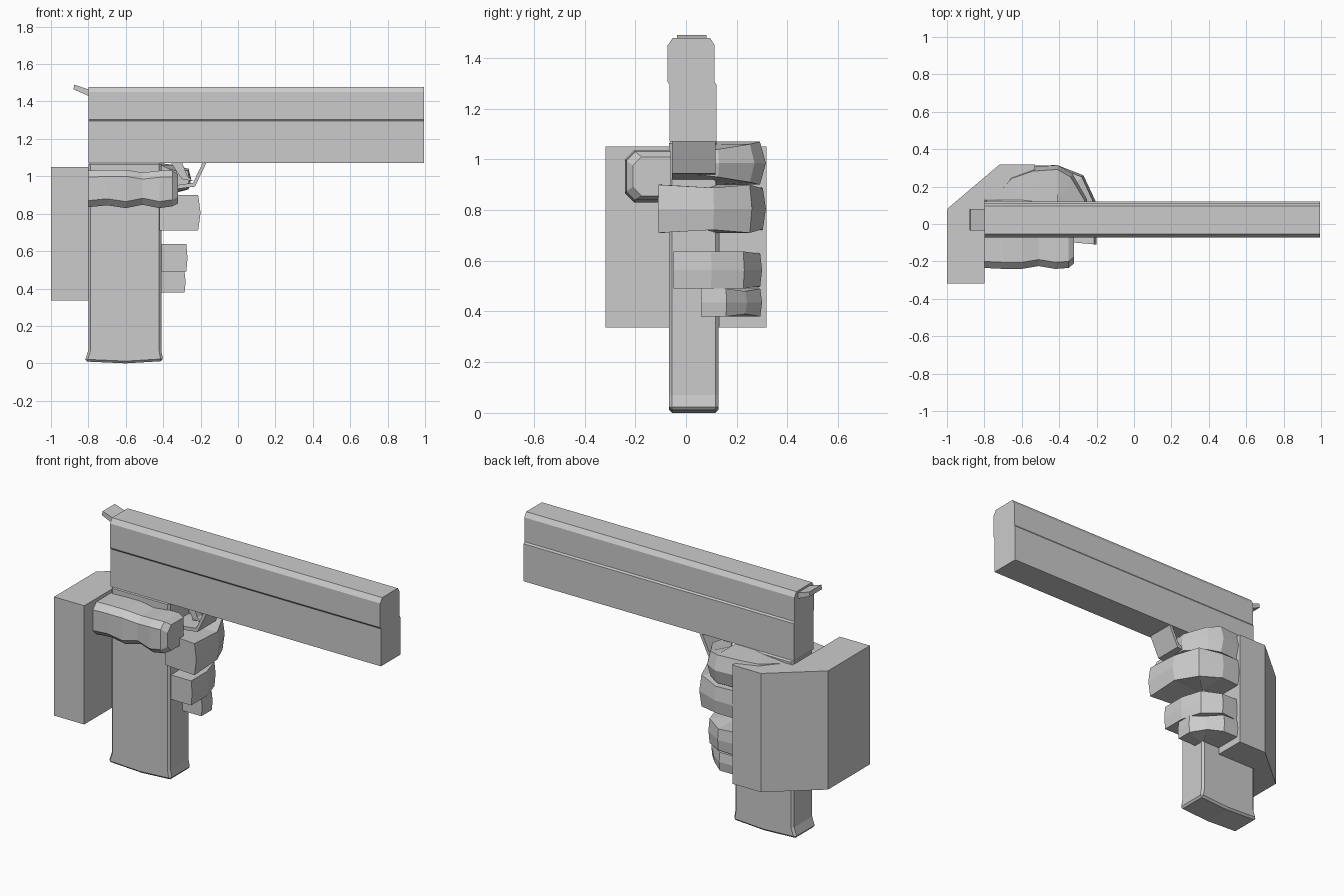
import bpy, bmesh
from mathutils import Vector


def finish(name, bm, bevel=0.0):
    bmesh.ops.recalc_face_normals(bm, faces=bm.faces)
    me = bpy.data.meshes.new(name)
    bm.to_mesh(me)
    bm.free()
    ob = bpy.data.objects.new(name, me)
    bpy.context.collection.objects.link(ob)
    if bevel:
        m = ob.modifiers.new("bevel", 'BEVEL')
        m.width, m.segments, m.limit_method = bevel, 1, 'ANGLE'
    return ob


def loft(name, rings, bevel=0.0):
    """Skin a list of equally sized point rings and cap both ends."""
    bm = bmesh.new()
    vs = [[bm.verts.new(p) for p in r] for r in rings]
    n = len(vs[0])
    for a, b in zip(vs, vs[1:]):
        for i in range(n):
            j = (i + 1) % n
            bm.faces.new((a[i], a[j], b[j], b[i]))
    bm.faces.new(vs[0])
    bm.faces.new(vs[-1])
    return finish(name, bm, bevel)


def prism(name, pts, axis, lo, hi, bevel=0.0):
    """Extrude a 2D profile along x, y or z."""
    place = {'x': lambda p, t: (t, p[0], p[1]),
             'y': lambda p, t: (p[0], t, p[1]),
             'z': lambda p, t: (p[0], p[1], t)}[axis]
    return loft(name, [[place(p, t) for p in pts] for t in (lo, hi)], bevel)


# Slide with a shallow side step and chamfered top
prism("slide", [(-0.065, 1.07), (0.12, 1.07), (0.12, 1.295), (0.113, 1.305),
                (0.113, 1.45), (0.095, 1.478), (-0.053, 1.478), (-0.072, 1.45),
                (-0.072, 1.305), (-0.065, 1.295)], 'x', -0.8, 0.995)

# Hammer at the rear of the slide
prism("hammer", [(-0.88, 1.465), (-0.8, 1.43), (-0.785, 1.46), (-0.875, 1.49)],
      'y', -0.035, 0.08)

# Grip, slightly flared at the base
prism("grip", [(-0.82, 0.01), (-0.6, 0.0), (-0.4, 0.012), (-0.41, 0.07), (-0.41, 1.075),
               (-0.8, 1.075), (-0.8, 0.07)], 'y', -0.067, 0.128, 0.012)

# Trigger guard strip and trigger
prism("trigger_guard", [(-0.17, 1.07), (-0.23, 0.945), (-0.42, 0.92), (-0.42, 0.94),
                        (-0.24, 0.965), (-0.19, 1.07)], 'y', -0.055, 0.117)
prism("trigger", [(-0.36, 1.075), (-0.3, 1.075), (-0.27, 1.0), (-0.24, 0.975),
                  (-0.3, 0.985)], 'y', 0.0, 0.055)

# Palm block wrapping the back and far side of the grip
prism("palm", [(-1, -0.317), (-0.8, -0.317), (-0.8, 0.13), (-0.53, 0.13),
               (-0.53, 0.317), (-0.72, 0.317), (-1, 0.08)], 'z', 0.337, 1.05)

# Thumb lying along the near side of the grip
rings = []
for x, y, z0, z1 in [(-0.8, -0.235, 0.835, 1.03), (-0.7, -0.24, 0.845, 1.035),
                     (-0.6, -0.24, 0.83, 1.035), (-0.51, -0.225, 0.848, 1.02),
                     (-0.42, -0.24, 0.83, 1.03), (-0.35, -0.235, 0.84, 1.03),
                     (-0.32, -0.21, 0.855, 1.01)]:
    c = 0.035
    rings.append([(x, -0.06, z0), (x, y + c, z0), (x, y, z0 + c),
                  (x, y, z1 - c), (x, y + c, z1), (x, -0.06, z1)])
loft("thumb", rings)


# Fingers: curved bands, each ring a quad across the band
def finger(name, path, z0, z1, belly):
    rs = []
    for (ox, oy), (ix, iy), k in path:
        o, i = Vector((ox, oy)), Vector((ix, iy))
        e = o + (i - o) * belly
        rs.append([(i.x, i.y, z0 + k), (e.x, e.y, z0 + k), (o.x, o.y, z0 * 0.5 + z1 * 0.5),
                   (e.x, e.y, z1 - k), (i.x, i.y, z1 - k)])
    loft(name, rs)


finger("index_finger", [((-0.75, 0.14), (-0.73, 0.12), 0.02), ((-0.66, 0.26), (-0.62, 0.12), 0.01),
                        ((-0.54, 0.305), (-0.54, 0.12), 0.0), ((-0.41, 0.315), (-0.41, 0.12), 0.0),
                        ((-0.33, 0.27), (-0.41, 0.12), 0.01), ((-0.25, 0.13), (-0.37, 0.1), 0.03),
                        ((-0.26, 0.04), (-0.33, 0.04), 0.04)], 0.9, 1.07, 0.12)
finger("middle_finger", [((-0.6, 0.31), (-0.6, 0.12), 0.01), ((-0.41, 0.315), (-0.42, 0.12), 0.015),
                         ((-0.27, 0.26), (-0.42, 0.12), 0.0), ((-0.2, 0.11), (-0.42, 0.08), 0.012),
                         ((-0.2, -0.11), (-0.42, -0.09), 0.0)], 0.71, 0.9, 0.06)
finger("ring_finger", [((-0.6, 0.29), (-0.6, 0.12), 0.0), ((-0.42, 0.3), (-0.42, 0.12), 0.01),
                       ((-0.31, 0.23), (-0.42, 0.12), 0.0), ((-0.27, 0.1), (-0.42, 0.08), 0.0),
                       ((-0.27, -0.05), (-0.42, -0.05), 0.0)], 0.49, 0.637, 0.04)
finger("little_finger", [((-0.6, 0.3), (-0.6, 0.12), 0.0), ((-0.43, 0.3), (-0.42, 0.12), 0.0),
                         ((-0.35, 0.24), (-0.42, 0.12), 0.01), ((-0.28, 0.16), (-0.42, 0.11), 0.0),
                         ((-0.28, 0.06), (-0.42, 0.06), 0.0)], 0.38, 0.49, 0.04)
